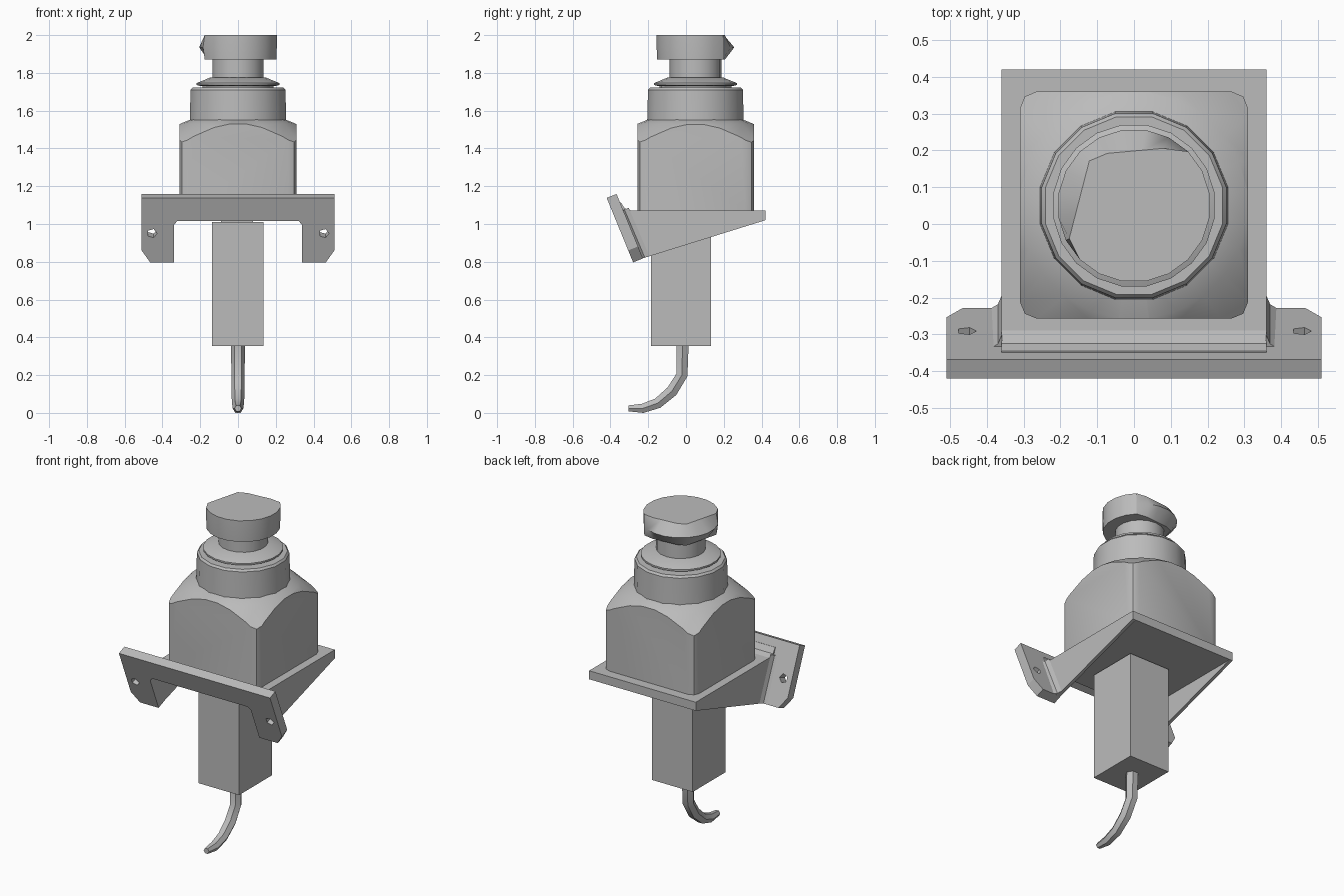
import bpy, bmesh, math
from mathutils import Vector

old = bpy.data.objects.get("Cube")
if old:
    bpy.data.objects.remove(old, do_unlink=True)

grey = bpy.data.materials.new("plain grey")
grey.use_nodes = True
COLOUR = (0.5, 0.5, 0.5, 1)
grey.diffuse_color = COLOUR
grey.node_tree.nodes["Principled BSDF"].inputs["Base Color"].default_value = COLOUR
AXIS_Y = 0.05


def finish(name, bm, smooth=None):
    bmesh.ops.recalc_face_normals(bm, faces=bm.faces)
    mesh = bpy.data.meshes.new(name)
    bm.to_mesh(mesh)
    bm.free()
    ob = bpy.data.objects.new(name, mesh)
    bpy.context.collection.objects.link(ob)
    mesh.materials.append(grey)
    if smooth:
        shade(ob, smooth)
    return ob


def shade(ob, degrees):
    bpy.ops.object.select_all(action="DESELECT")
    ob.select_set(True)
    bpy.context.view_layer.objects.active = ob
    bpy.ops.object.shade_smooth_by_angle(angle=math.radians(degrees))


def prism(name, points, offset):
    """Solid made by sweeping a planar outline along an offset."""
    bm = bmesh.new()
    a = [bm.verts.new(p) for p in points]
    b = [bm.verts.new(Vector(p) + Vector(offset)) for p in points]
    bm.faces.new(a)
    bm.faces.new(b[::-1])
    for i in range(len(a)):
        j = (i + 1) % len(a)
        bm.faces.new((a[i], a[j], b[j], b[i]))
    return finish(name, bm)


def lathe(name, profile, sides, warp=None, smooth=30):
    """Turned solid on the vertical axis from (radius, height) pairs."""
    bm = bmesh.new()
    rings = []
    for k, (r, z) in enumerate(profile):
        ring = []
        for i in range(sides):
            t = math.tau * (i + 0.5) / sides
            p = Vector((r * math.cos(t), r * math.sin(t), z))
            if warp:
                p = warp(p, k)
            ring.append(bm.verts.new((p.x, p.y + AXIS_Y, p.z)))
        rings.append(ring)
    for low, high in zip(rings, rings[1:]):
        for i in range(sides):
            j = (i + 1) % sides
            bm.faces.new((low[i], low[j], high[j], high[i]))
    bm.faces.new(rings[0][::-1])
    bm.faces.new(rings[-1])
    return finish(name, bm, smooth)


def boolean(ob, cutter, operation):
    mod = ob.modifiers.new("cut", "BOOLEAN")
    mod.operation, mod.object, mod.solver = operation, cutter, "EXACT"
    bpy.context.view_layer.objects.active = ob
    bpy.ops.object.modifier_apply(modifier=mod.name)
    bpy.data.objects.remove(cutter, do_unlink=True)


def box(name, x0, x1, y0, y1, z0, z1):
    return prism(name, [(x0, y0, z0), (x1, y0, z0), (x1, y1, z0), (x0, y1, z0)],
                 (0, 0, z1 - z0))


# Housing block: rounded upright edges, conical chamfer on the top corners
housing = box("housing", -0.31, 0.31, -0.257, 0.36, 1.07, 1.6)
bm = bmesh.new()
bm.from_mesh(housing.data)
upright = [e for e in bm.edges if abs(e.verts[0].co.z - e.verts[1].co.z) > 0.1]
bmesh.ops.bevel(bm, geom=upright, offset=0.045, segments=2, profile=0.5, affect="EDGES")
bm.to_mesh(housing.data)
bm.free()
chamfer = lathe("chamfer_cutter", [(0.6, 1.0), (0.6, 1.28), (0.31, 1.53), (0.2, 1.575)], 24)
boolean(housing, chamfer, "INTERSECT")
shade(housing, 28)

# Collar, flange and stem
lathe("collar", [(0.262, 1.5), (0.26, 1.56), (0.256, 1.71), (0.246, 1.722)], 16)
lathe("collar_gap", [(0.19, 1.71), (0.19, 1.74)], 18)
lathe("flange", [(0.2, 1.73), (0.222, 1.736), (0.222, 1.746), (0.15, 1.775)], 20)
lathe("stem", [(0.137, 1.76), (0.137, 1.88)], 18)


# Knob: the rim is chamfered on its back right side
def trim_rim(p, ring):
    if ring == 1:
        return p
    scale = 1.0
    for nx, ny in ((-0.968, 0.25), (-0.09, 0.996)):
        d = p.x * nx + p.y * ny
        if d > 0.14:
            scale = min(scale, 0.148 / max(d, 0.148))
    return Vector((p.x * scale, p.y * scale, p.z))


lathe("knob", [(0.205, 1.87), (0.208, 1.935), (0.208, 2.0)], 20, trim_rim)

# Bracket shelf, with a small fillet against the tilted plate
shelf = [(0.42, 1.02), (0.42, 1.072), (-0.29, 1.072), (-0.325, 1.083),
         (-0.345, 1.115), (-0.36, 1.11), (-0.32, 1.02)]
prism("bracket_shelf", [(-0.36, y, z) for y, z in shelf], (0.72, 0, 0))

# Tilted mounting plate, drawn as seen from the front
BACK = (0.052, 0.021)


def on_plate(x, z):
    return (x, -0.28 - (z - 0.797) * 0.41, z)


half = [(0.51, 1.138), (0.51, 0.86), (0.465, 0.797), (0.34, 0.797), (0.34, 0.995), (0.322, 1.015)]
outline = half + [(-x, z) for x, z in reversed(half)]
plate = prism("mounting_plate", [on_plate(x, z) for x, z in outline], (0, *BACK))
for side in (-1, 1):
    hole = [on_plate(side * 0.455 + 0.027 * math.cos(t), 0.95 + 0.024 * math.sin(t))
            for t in (math.tau * i / 5 for i in range(5))]
    start = [(x, y - 0.05, z - 0.02) for x, y, z in hole]
    boolean(plate, prism("hole_cutter", start, (0, 0.16, 0.065)), "DIFFERENCE")

# Side gussets and the fillets joining them to the mounting plate
for side, label in ((1, "left"), (-1, "right")):
    gusset = [(0.42, 1.02), (0.42, 1.072), (-0.34, 1.072), (-0.23, 0.818)]
    prism(label + "_gusset", [(side * 0.34, y, z) for y, z in gusset], (side * 0.02, 0, 0))
    corner = [(0.355, 0), (0.39, 0), (0.37, 0.012), (0.36, 0.035)]
    prism(label + "_fillet", [(side * x, -0.23 + n, 0.818 + n * 0.4) for x, n in corner],
          (0, -0.108, 0.254))

# Lower post and the neck that carries it
box("lower_post", -0.138, 0.136, -0.184, 0.132, 0.355, 1.01)
box("post_neck", -0.09, 0.08, -0.1, 0.08, 1.0, 1.03)

# Cable: a bent, six-sided tapering tube
bm = bmesh.new()
path = [(-0.018, 0.37), (-0.022, 0.2), (-0.075, 0.115), (-0.15, 0.052), (-0.23, 0.025), (-0.305, 0.025)]
radii = [0.037, 0.035, 0.035, 0.032, 0.028, 0.018]
rings = []
for i, (y, z) in enumerate(path):
    a, b = path[max(i - 1, 0)], path[min(i + 1, len(path) - 1)]
    along = Vector((0, b[0] - a[0], b[1] - a[1])).normalized()
    across = along.cross(Vector((1, 0, 0)))
    rings.append([bm.verts.new(Vector((0, y, z)) + radii[i] * (
        Vector((math.cos(t), 0, 0)) + across * math.sin(t)))
        for t in (math.tau * k / 6 for k in range(6))])
for p, q in zip(rings, rings[1:]):
    for k in range(6):
        bm.faces.new((p[k], p[(k + 1) % 6], q[(k + 1) % 6], q[k]))
bm.faces.new(rings[0])
bm.faces.new(rings[-1])
low = min(v.co.z for v in bm.verts)
for v in bm.verts:
    if v.co.z < 0.3:
        v.co.z -= low * (0.3 - v.co.z) / (0.3 - low)
finish("cable", bm, 35)
